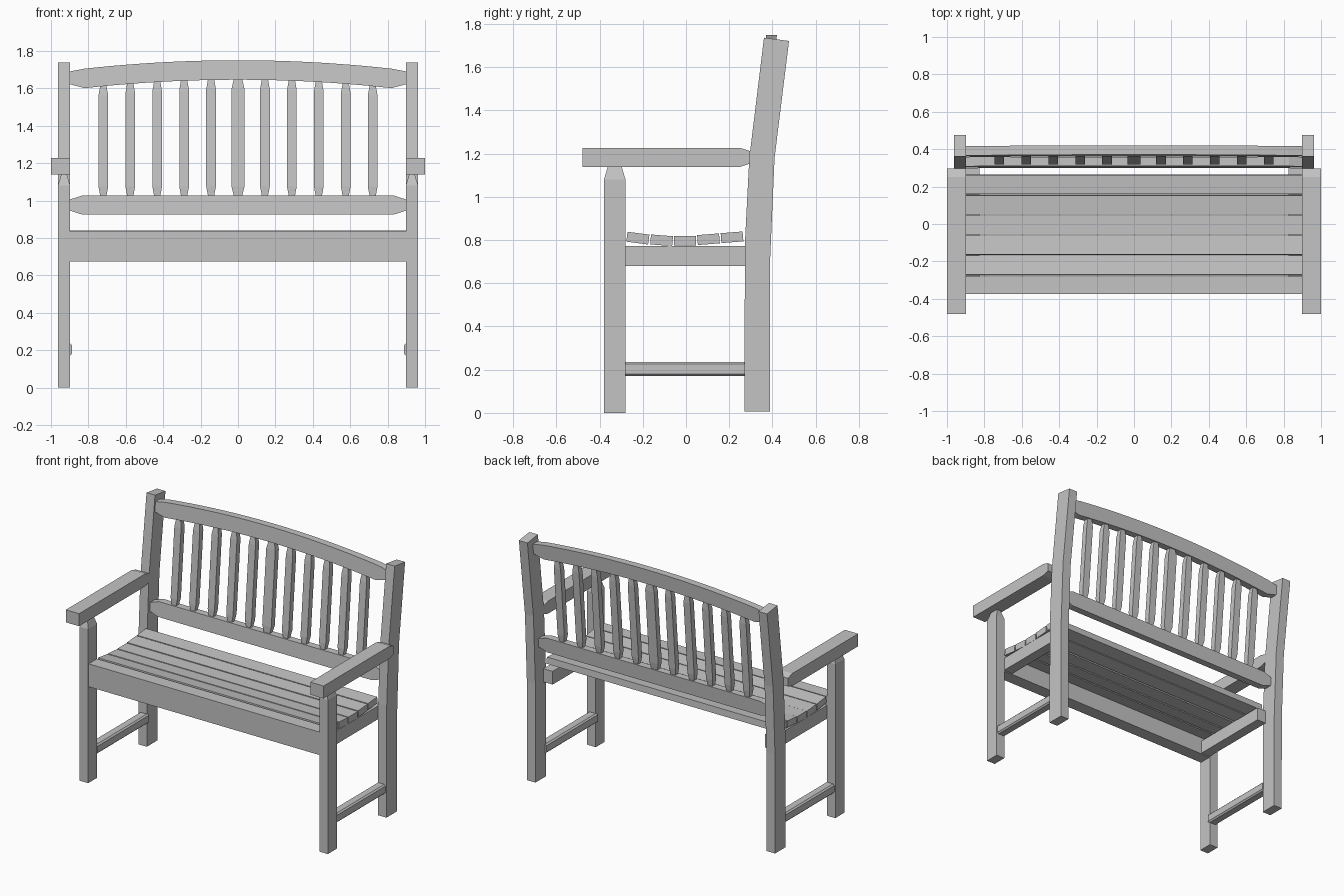
import bpy, bmesh

scene_cube = bpy.data.objects.get("Cube")
if scene_cube:
    bpy.data.objects.remove(scene_cube, do_unlink=True)

wood = bpy.data.materials.new("weathered_grey_wood")
wood.use_nodes = True
GREY = (0.55, 0.55, 0.55, 1)
wood.diffuse_color = GREY
wood.node_tree.nodes["Principled BSDF"].inputs["Base Color"].default_value = GREY


def finish(name, bm):
    bmesh.ops.recalc_face_normals(bm, faces=bm.faces)
    mesh = bpy.data.meshes.new(name)
    bm.to_mesh(mesh)
    bm.free()
    mesh.materials.append(wood)
    obj = bpy.data.objects.new(name, mesh)
    bpy.context.scene.collection.objects.link(obj)
    return obj


def loft(name, rings):
    """Join rings of equal point count into a closed bar."""
    bm = bmesh.new()
    loops = [[bm.verts.new(p) for p in ring] for ring in rings]
    n = len(loops[0])
    for a, b in zip(loops, loops[1:]):
        for i in range(n):
            j = (i + 1) % n
            bm.faces.new((a[i], a[j], b[j], b[i]))
    bm.faces.new(loops[0])
    bm.faces.new(loops[-1])
    return finish(name, bm)


def rect(u0, u1, v0, v1):
    return [(u0, v0), (u1, v0), (u1, v1), (u0, v1)]


def box(name, x0, x1, y0, y1, z0, z1):
    return loft(name, [[(x, y, z) for x, y in rect(x0, x1, y0, y1)] for z in (z0, z1)])


def lean(z):
    """Depth of the sloping backrest centre at a height."""
    return 0.33 + 0.085 * (z - 0.975)


def back_rail(name, stations, half=0.025):
    """Rail across the leaning back; stations are (x, bottom, top)."""
    loft(name, [[(x, lean(z) + d, z) for d, z in rect(-half, half, lo, hi)]
                for x, lo, hi in stations])


# Legs, arms, side rails and stretchers on both sides
back_profile = [(0.27, 0.007), (0.273, 0.79), (0.293, 1.18), (0.361, 1.737),
                (0.477, 1.722), (0.41, 1.18), (0.389, 0.7), (0.388, 0.007)]
for side, s in (("left", 1), ("right", -1)):
    def mirrored(ring):
        return [(s * x, y, z) for x, y, z in ring]

    # Front leg with a chamfered top
    rings = []
    for z, c in ((0, 0), (1.08, 0), (1.14, 0.018)):
        rings.append(mirrored([(x, y, z) for x, y in
                               rect(0.897 + c, 0.963 - c, -0.38 + c, -0.28 - c)]))
    loft(side + "_front_leg", rings)

    # Cranked back leg
    loft(side + "_back_leg", [mirrored([(x, y, z) for y, z in back_profile])
                              for x in (0.897, 0.963)])

    # Armrest, narrowing where it meets the back leg
    rings = []
    for y, c in ((-0.48, 0), (0.25, 0), (0.297, 0.015)):
        rings.append(mirrored([(x, y, z) for x, z in
                               rect(0.897, 1.0, 1.139 + c, 1.227 - c)]))
    loft(side + "_armrest", rings)

    # Seat side rail
    box(side + "_seat_rail", s * 0.825, s * 0.897, -0.29, 0.3, 0.68, 0.773)

    # Stretcher with chamfered edges
    c = 0.01
    section = [(0.888, 0.17 + c), (0.888 + c, 0.17), (0.955 - c, 0.17), (0.955, 0.17 + c),
               (0.955, 0.236 - c), (0.955 - c, 0.236), (0.888 + c, 0.236), (0.888, 0.236 - c)]
    loft(side + "_stretcher", [mirrored([(x, y, z) for x, z in section])
                               for y in (-0.29, 0.28)])

# Seat: deep front apron and five slats in a shallow dish
box("front_apron", -0.897, 0.897, -0.374, -0.282, 0.674, 0.835)
slats = [(-0.223, 0.809, -0.13), (-0.113, 0.799, -0.08), (-0.005, 0.797, 0),
         (0.104, 0.804, 0.08), (0.213, 0.813, 0.08)]
for i, (y, z, tilt) in enumerate(slats):
    slat = box("seat_slat_%d" % (i + 1), -0.897, 0.897, -0.051, 0.051, -0.023, 0.023)
    slat.location = (0, y, z)
    slat.rotation_euler.x = tilt

# Lower back rail with tapered ends
back_rail("lower_back_rail", [(-0.9, 0.947, 1.005), (-0.83, 0.924, 1.028),
                              (0.83, 0.924, 1.028), (0.9, 0.947, 1.005)])


# Arched top rail with tapered ends
def arch(x):
    return -0.045 * (x / 0.82) ** 2


stations = [(-0.9, 1.622, 1.69)]
for i in range(-10, 11):
    x = 0.082 * i
    stations.append((x, 1.646 + arch(x), 1.75 + arch(x)))
stations.append((0.9, 1.622, 1.69))
back_rail("top_back_rail", stations)

# Back spindles, tapered at both ends, the middle one wider
for i in range(-5, 6):
    x = 0.144 * i
    w = 0.035 if i == 0 else 0.026
    top = 1.655 + arch(x)
    rings = []
    for z, k in ((1.02, 0.6), (1.075, 1), (top - 0.06, 1), (top, 0.6)):
        d = 0.02 * (0.4 + 0.6 * k)
        rings.append([(px, lean(z) + py, z) for px, py in
                      rect(x - w * k, x + w * k, -d, d)])
    loft("back_spindle_%d" % (i + 6), rings)
